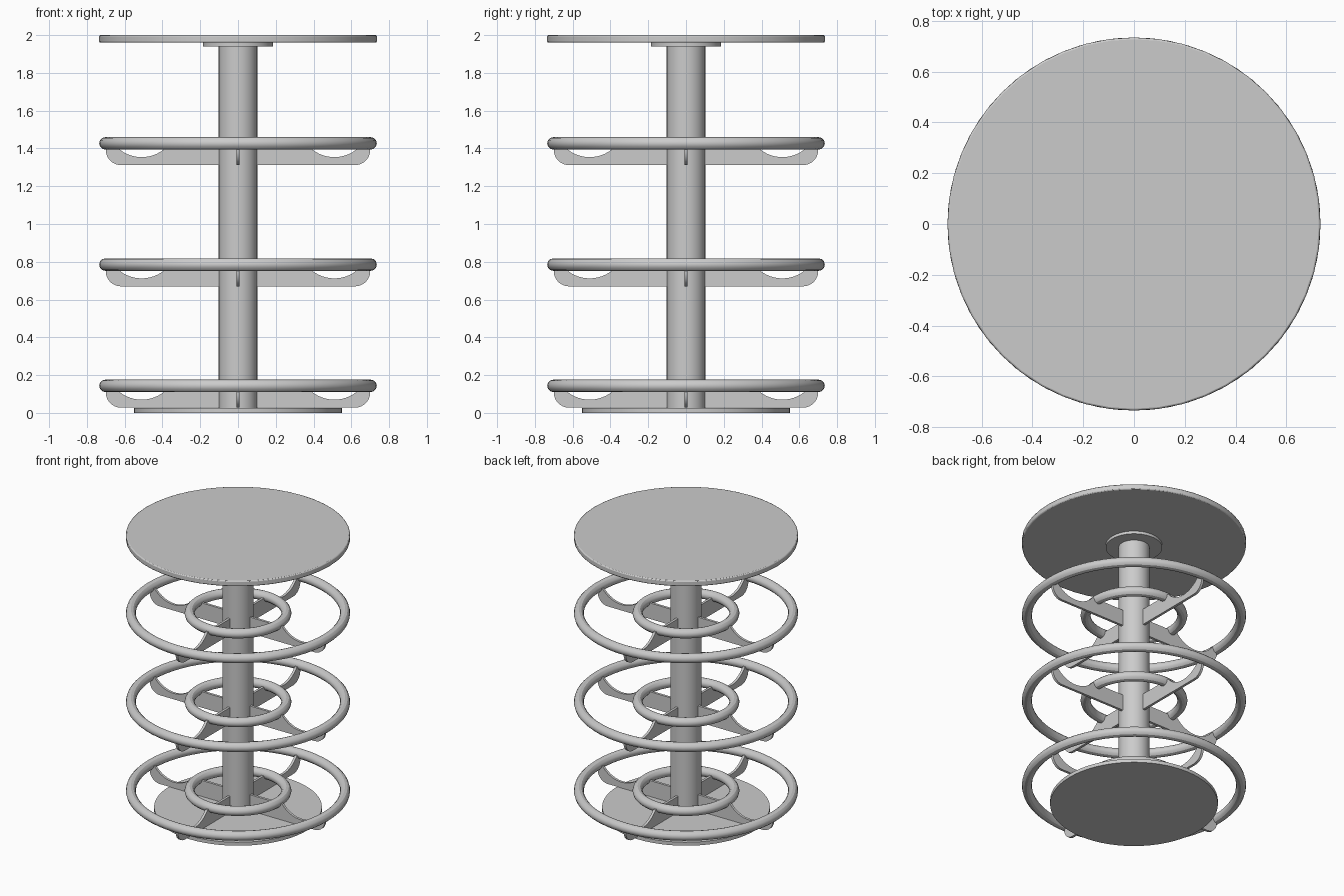
import bpy, bmesh
from math import sin, cos, pi, sqrt, asin

cube = bpy.data.objects.get("Cube")
if cube:
    bpy.data.objects.remove(cube, do_unlink=True)

grey = bpy.data.materials.new("light grey metal")
grey.use_nodes = True
colour = (0.6, 0.6, 0.6, 1)
grey.diffuse_color = colour
grey.node_tree.nodes["Principled BSDF"].inputs["Base Color"].default_value = colour


def finish(name):
    ob = bpy.context.object
    ob.name = name
    ob.data.materials.append(grey)
    bpy.ops.object.shade_smooth_by_angle(angle=pi / 6)
    return ob


def disc(name, radius, bottom, top, sides=64, bevel=0):
    bpy.ops.mesh.primitive_cylinder_add(vertices=sides, radius=radius, depth=top - bottom,
                                        location=(0, 0, (top + bottom) / 2))
    ob = bpy.context.object
    if bevel:
        mod = ob.modifiers.new("rounded rim", 'BEVEL')
        mod.width, mod.segments = bevel, 2
    return finish(name)


def ring(name, outer, tube, z):
    bpy.ops.mesh.primitive_torus_add(major_radius=outer - tube, minor_radius=tube,
                                     major_segments=64, minor_segments=12, location=(0, 0, z))
    return finish(name)


def arc(cx, cz, r, start, end, steps):
    return [(cx + r * cos(start + (end - start) * i / steps),
             cz + r * sin(start + (end - start) * i / steps)) for i in range(steps + 1)]


def arm_profile(rise):
    # Flat bar with a rounded outer corner and a scoop between the two rings
    low, high, reach, corner = -0.115, 0, 0.70, 0.08
    scoop_r, scoop_z = 0.19, 0.117
    a = asin(scoop_z / scoop_r)
    pts = [(0.08, low)]
    pts += arc(reach - corner, low + corner, corner, -pi / 2, 0, 8)
    pts += [(reach, high)]
    pts += arc(0.51, scoop_z, scoop_r, -a, a - pi, 16)
    pts += [(0.08, high)]
    return [(x, z + rise) for x, z in pts]


def arm(name, rise, angle, thickness=0.018):
    bm = bmesh.new()
    verts = [bm.verts.new((x, thickness / 2, z)) for x, z in arm_profile(rise)]
    face = bm.faces.new(verts)
    extruded = bmesh.ops.extrude_face_region(bm, geom=[face])["geom"]
    moved = [v for v in extruded if isinstance(v, bmesh.types.BMVert)]
    bmesh.ops.translate(bm, verts=moved, vec=(0, -thickness, 0))
    bmesh.ops.recalc_face_normals(bm, faces=bm.faces)
    mesh = bpy.data.meshes.new(name)
    bm.to_mesh(mesh)
    bm.free()
    ob = bpy.data.objects.new(name, mesh)
    bpy.context.collection.objects.link(ob)
    ob.rotation_euler.z = angle
    bpy.ops.object.select_all(action='DESELECT')
    ob.select_set(True)
    bpy.context.view_layer.objects.active = ob
    return finish(name)


# Pole, base and table top
disc("base_plate", 0.55, 0, 0.025)
disc("pole", 0.102, 0.02, 1.95)
disc("top_flange", 0.185, 1.94, 1.965)
disc("table_top", 0.735, 1.96, 2.0, sides=48, bevel=0.007)

# Three tiers of rings on four arms each
for tier, level in enumerate(("lower", "middle", "upper")):
    z = 0.143 + tier * 0.642
    ring(level + "_outer_ring", 0.735, 0.033, z)
    ring(level + "_inner_ring", 0.35, 0.033, z)
    for i, side in enumerate(("left", "back", "right", "front")):
        arm(f"{level}_{side}_arm", z, i * pi / 2)
